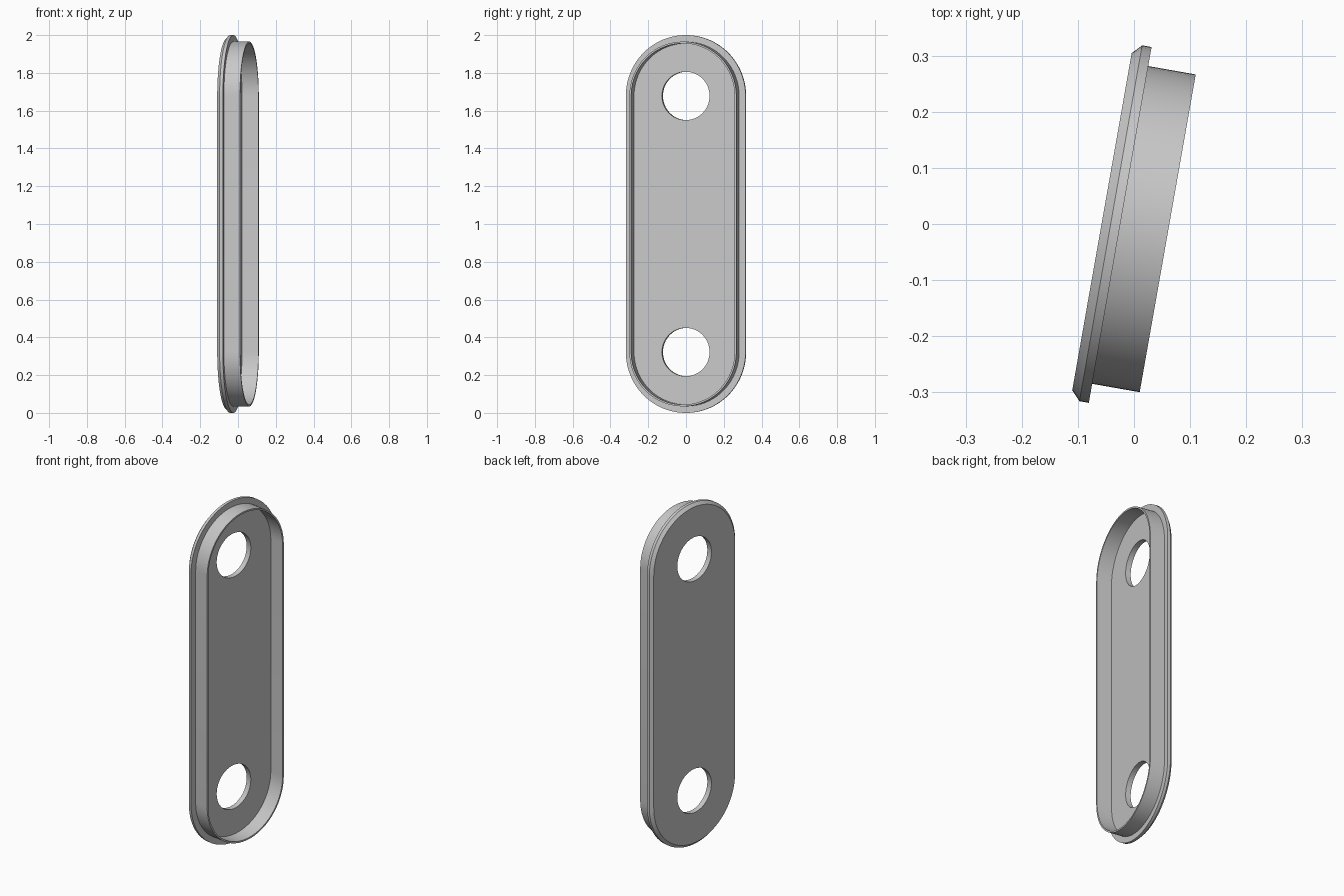
import bpy, bmesh, math
from mathutils import Matrix

cube = bpy.data.objects.get("Cube")
if cube:
    bpy.data.objects.remove(cube, do_unlink=True)

HALF = 0.678      # half the distance between the two round ends
HOLE_R = 0.128
STEPS = 40        # segments per half circle

grey = bpy.data.materials.new("light_grey")
grey.use_nodes = True
colour = (0.58, 0.58, 0.58, 1)
grey.diffuse_color = colour
grey.node_tree.nodes["Principled BSDF"].inputs["Base Color"].default_value = colour


def slot_ring(bm, radius, x):
    """Upright rounded slot outline lying in the plane at depth x."""
    ring = []
    for end in (0, 1):
        for i in range(STEPS + 1):
            a = math.pi * (end + i / STEPS)
            z = radius * math.sin(a) + (HALF if end == 0 else -HALF)
            ring.append(bm.verts.new((x, radius * math.cos(a), z)))
    return ring


def finish(name, bm):
    bmesh.ops.recalc_face_normals(bm, faces=bm.faces)
    mesh = bpy.data.meshes.new(name)
    bm.to_mesh(mesh)
    bm.free()
    mesh.materials.append(grey)
    obj = bpy.data.objects.new(name, mesh)
    bpy.context.collection.objects.link(obj)
    return obj


# Cover: chamfered flange, raised lip and recessed floor as (radius, depth)
profile = [(0.305, -0.058), (0.322, -0.042), (0.322, -0.025),
           (0.2875, -0.025), (0.2875, 0.061), (0.278, 0.061), (0.278, -0.027)]
bm = bmesh.new()
rings = [slot_ring(bm, r, x) for r, x in profile]
for a, b in zip(rings, rings[1:]):
    for i in range(len(a)):
        j = (i + 1) % len(a)
        bm.faces.new((a[i], a[j], b[j], b[i]))
bm.faces.new(rings[0])
bm.faces.new(rings[-1])
cover = finish("cover_plate", bm)

# Two round through holes
bm = bmesh.new()
for z in (-HALF, HALF):
    bmesh.ops.create_cone(
        bm, cap_ends=True, segments=64, radius1=HOLE_R, radius2=HOLE_R, depth=0.3,
        matrix=Matrix.Translation((0, 0, z)) @ Matrix.Rotation(math.pi / 2, 4, "Y"))
cutter = finish("hole_cutter", bm)
cutter.hide_render = True

cut = cover.modifiers.new("holes", "BOOLEAN")
cut.operation = "DIFFERENCE"
cut.solver = "EXACT"
cut.object = cutter
bpy.context.view_layer.objects.active = cover
bpy.ops.object.select_all(action="DESELECT")
cover.select_set(True)
bpy.ops.object.modifier_apply(modifier=cut.name)
bpy.data.objects.remove(cutter, do_unlink=True)
bpy.ops.object.shade_smooth_by_angle(angle=math.radians(30))

# Turn slightly and stand on the ground
cover.rotation_euler.z = math.radians(-10)
cover.location = (0, -0.006, 1)
